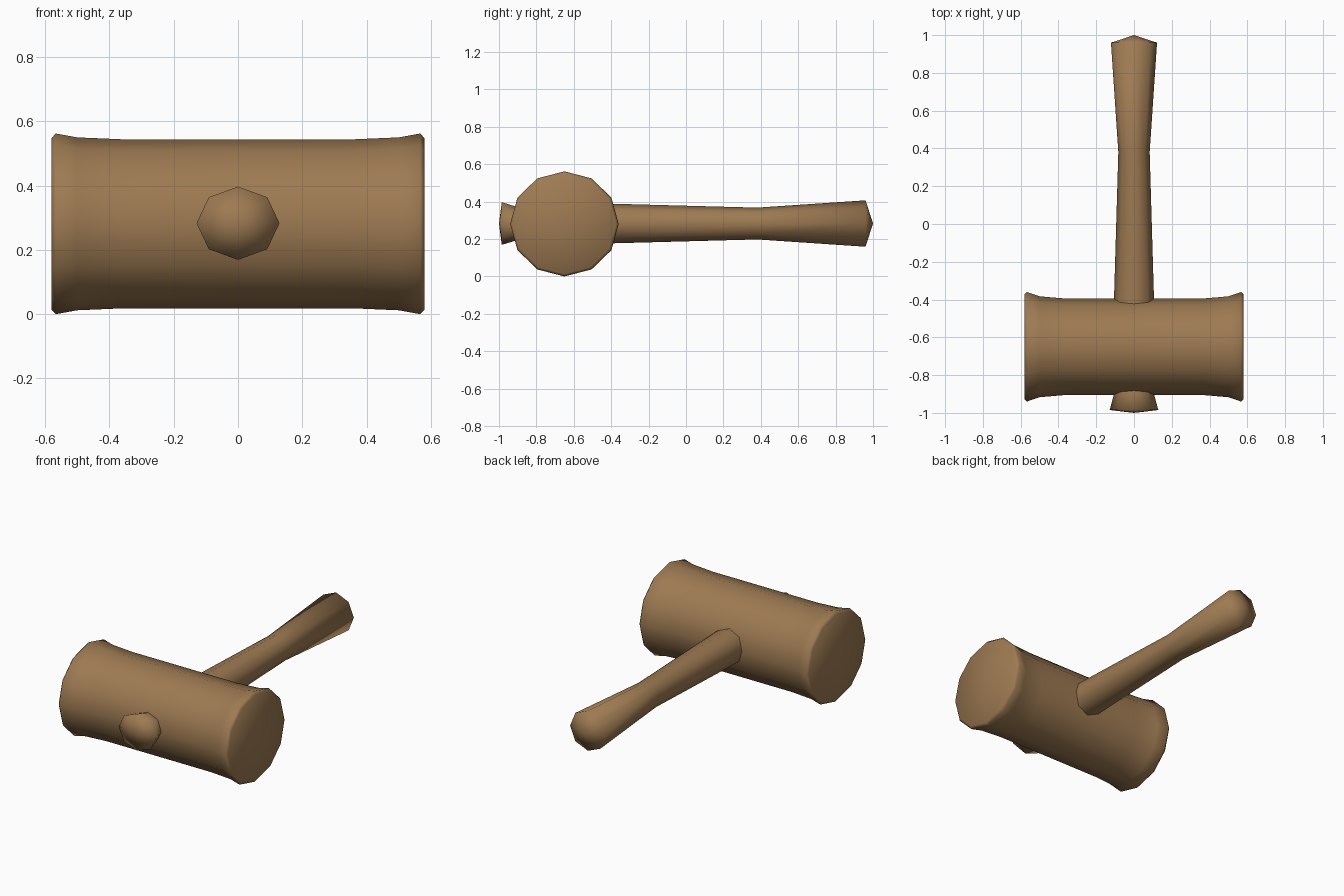
import bpy, bmesh, math

if "Cube" in bpy.data.objects:
    bpy.data.objects.remove(bpy.data.objects["Cube"])

wood = bpy.data.materials.new("brown wood")
wood.diffuse_color = (0.34, 0.195, 0.085, 1)
wood.use_nodes = True
wood.node_tree.nodes["Principled BSDF"].inputs["Base Color"].default_value = wood.diffuse_color


def loft(name, rings, sides, place, tips):
    """Skin elliptical rings (position, half width, half height) and close each end with a fan."""
    bm = bmesh.new()
    loops = []
    for pos, a, b in rings:
        loops.append([bm.verts.new(place(pos, a * math.cos(2 * math.pi * i / sides),
                                         b * math.sin(2 * math.pi * i / sides)))
                      for i in range(sides)])
    for lo, hi in zip(loops, loops[1:]):
        for i in range(sides):
            j = (i + 1) % sides
            bm.faces.new((lo[i], lo[j], hi[j], hi[i]))
    for loop, tip in zip((loops[0], loops[-1]), tips):
        centre = bm.verts.new(place(tip, 0, 0))
        for i in range(sides):
            bm.faces.new((loop[i], loop[(i + 1) % sides], centre))
    bmesh.ops.recalc_face_normals(bm, faces=bm.faces)
    for f in bm.faces:
        f.smooth = True
    mesh = bpy.data.meshes.new(name)
    bm.to_mesh(mesh)
    bm.free()
    mesh.materials.append(wood)
    obj = bpy.data.objects.new(name, mesh)
    bpy.context.collection.objects.link(obj)
    return obj


# Mallet head: twelve-sided barrel along x, flared and chamfered at both ends
half = [(0.36, 0.255, 0.263), (0.50, 0.267, 0.269), (0.567, 0.290, 0.281), (0.58, 0.277, 0.267)]
head_rings = [(-x, a, b) for x, a, b in reversed(half)] + half
loft("mallet_head", head_rings, 12,
     lambda p, u, v: (p, -0.65 + u, 0.281 + v), (-0.58, 0.58))

# Handle: eight-sided, waisted grip running through the head, with shallow pointed ends
handle_rings = [(-0.985, 0.129, 0.114), (-0.89, 0.103, 0.085), (-0.40, 0.106, 0.106),
                (0.38, 0.083, 0.085), (0.96, 0.122, 0.124)]
loft("handle", handle_rings, 8,
     lambda p, u, v: (u, p, 0.283 + v), (-1.0, 1.0))
